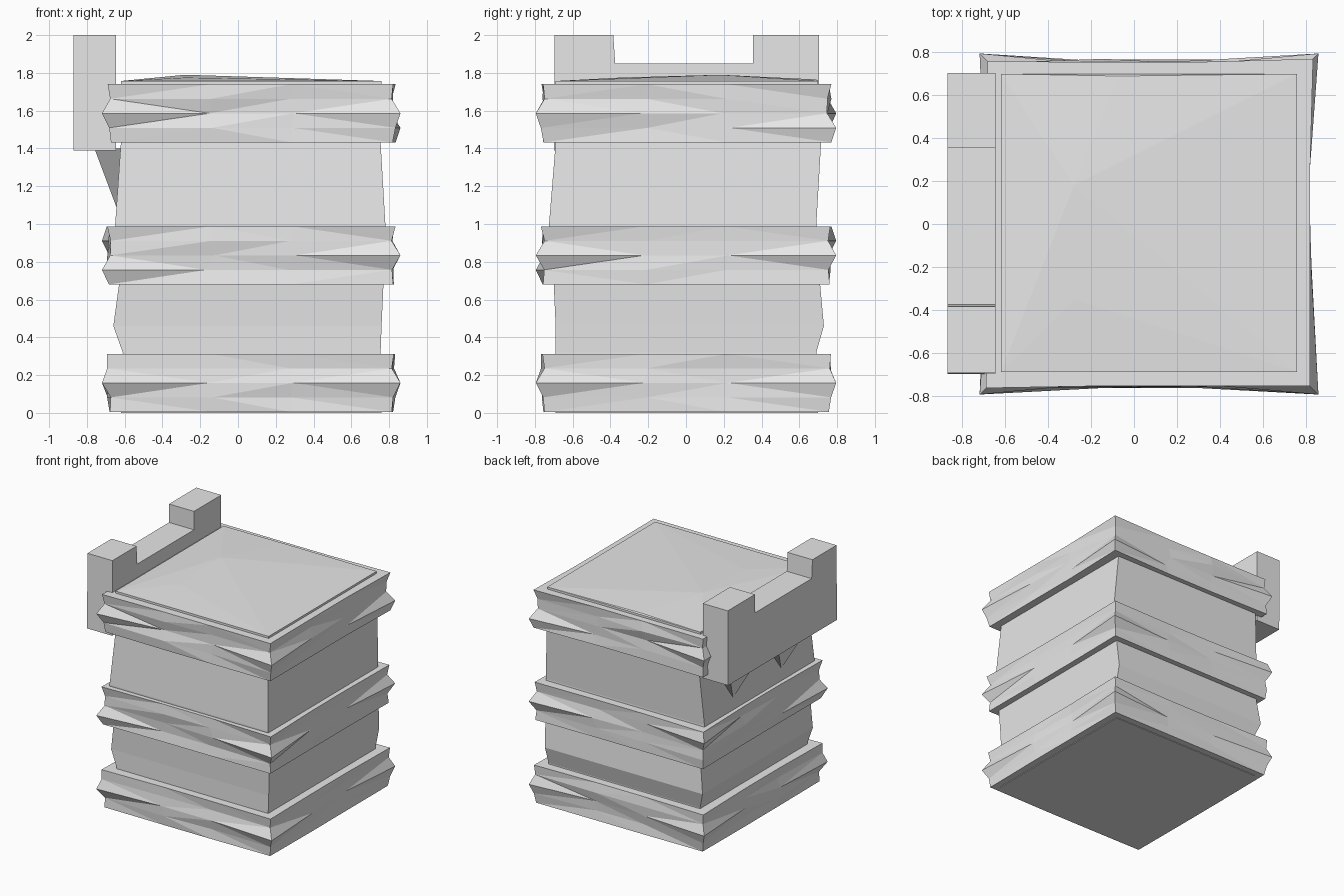
import bpy, bmesh, random
from mathutils import Vector

random.seed(4)
old = bpy.data.objects.get("Cube")
if old:
    bpy.data.objects.remove(old, do_unlink=True)

stone = bpy.data.materials.new("pale stone")
stone.use_nodes = True
stone.diffuse_color = (0.8, 0.8, 0.8, 1)
stone.node_tree.nodes["Principled BSDF"].inputs["Base Color"].default_value = (0.8, 0.8, 0.8, 1)

SIGNS = [(-1, -1), (1, -1), (1, 1), (-1, 1)]


def finish(name, bm):
    bmesh.ops.recalc_face_normals(bm, faces=bm.faces)
    mesh = bpy.data.meshes.new(name)
    bm.to_mesh(mesh)
    bm.free()
    mesh.materials.append(stone)
    obj = bpy.data.objects.new(name, mesh)
    bpy.context.scene.collection.objects.link(obj)
    return obj


def loft(name, rings, facet=True):
    """Skin a stack of matching point rings and cap both ends."""
    bm = bmesh.new()
    rows = [[bm.verts.new(p) for p in ring] for ring in rings]
    count = len(rows[0])
    sides = []
    for low, high in zip(rows, rows[1:]):
        for i in range(count):
            j = (i + 1) % count
            sides.append(bm.faces.new((low[i], low[j], high[j], high[i])))
    bm.faces.new(rows[0][::-1])
    bm.faces.new(rows[-1])
    if facet:
        bmesh.ops.triangulate(bm, faces=sides, quad_method='SHORT_EDGE')
    return finish(name, bm)


def hull(name, points):
    bm = bmesh.new()
    for p in points:
        bm.verts.new(p)
    bmesh.ops.convex_hull(bm, input=bm.verts)
    return finish(name, bm)


def rect(x0, x1, y0, y1, z):
    return [Vector(p) for p in ((x0, y0, z), (x1, y0, z), (x1, y1, z), (x0, y1, z))]


# Main block, bulging slightly between the bands
loft("tower_core", [
    rect(-0.62, 0.76, -0.69, 0.70, 0.0),
    rect(-0.61, 0.755, -0.69, 0.69, 0.32),
    rect(-0.66, 0.76, -0.69, 0.73, 0.46),
    rect(-0.63, 0.77, -0.70, 0.71, 0.68),
    rect(-0.65, 0.78, -0.725, 0.69, 1.0),
    rect(-0.62, 0.755, -0.69, 0.715, 1.43),
    rect(-0.62, 0.76, -0.69, 0.70, 1.70)])


# Rough hewn bands: corners stick out in one course, sides stay nearly straight
def band(name, z0, ridges):
    rings = []
    for row in range(5):
        z = z0 + row * 0.077
        corners = []
        for (sx, sy), ridge in zip(SIGNS, ridges):
            out = 0.04 if row == ridge else random.uniform(-0.008, 0.015)
            corners.append(Vector((0.07 + sx * (0.75 + out), sy * (0.755 + out), z)))
        ring = []
        for i, a in enumerate(corners):
            b = corners[(i + 1) % 4]
            outward = Vector((SIGNS[i][0] + SIGNS[(i + 1) % 4][0],
                              SIGNS[i][1] + SIGNS[(i + 1) % 4][1], 0)) / 2
            ring.append(a)
            for f in (0.36, 0.64):
                p = a.lerp(b, f)
                # Pull the side back to its base plane, then roughen it
                flat = Vector((0.07, 0, 0)) + Vector((outward.x * 0.75, outward.y * 0.755, 0))
                p += outward * ((flat - p).dot(outward))
                p += outward * (random.uniform(-0.015, 0.015) if 0 < row < 4 else 0)
                ring.append(p)
        rings.append(ring)
    return loft(name, rings)


band("lower_band", 0.005, (2, 2, 2, 2))
band("middle_band", 0.68, (1, 2, 2, 3))
band("upper_band", 1.432, (2, 2, 1, 2))

# Gently domed roof panel
hull("roof_panel", rect(-0.62, 0.76, -0.69, 0.70, 1.70) + rect(-0.62, 0.76, -0.69, 0.70, 1.757)
     + [(-0.28, 0.18, 1.79), (-0.28, -0.35, 1.775), (0.25, -0.17, 1.772), (-0.07, 0.69, 1.765)])

# Notched parapet along one edge
outline = [(-0.70, 1.39), (0.70, 1.39), (0.705, 2.0), (0.355, 2.0),
           (0.355, 1.85), (-0.375, 1.85), (-0.385, 2.0), (-0.695, 2.0)]
loft("parapet", [[(x, y, z) for y, z in outline] for x in (-0.87, -0.645)], facet=False)

# Tapered brackets under the parapet
for label, y in (("front", -0.31), ("back", 0.31)):
    top = rect(-0.76, -0.60, y - 0.22, y + 0.22, 1.40)
    hull(label + "_bracket", top + [(-0.64, y, 1.08), (-0.60, y, 1.08)])
